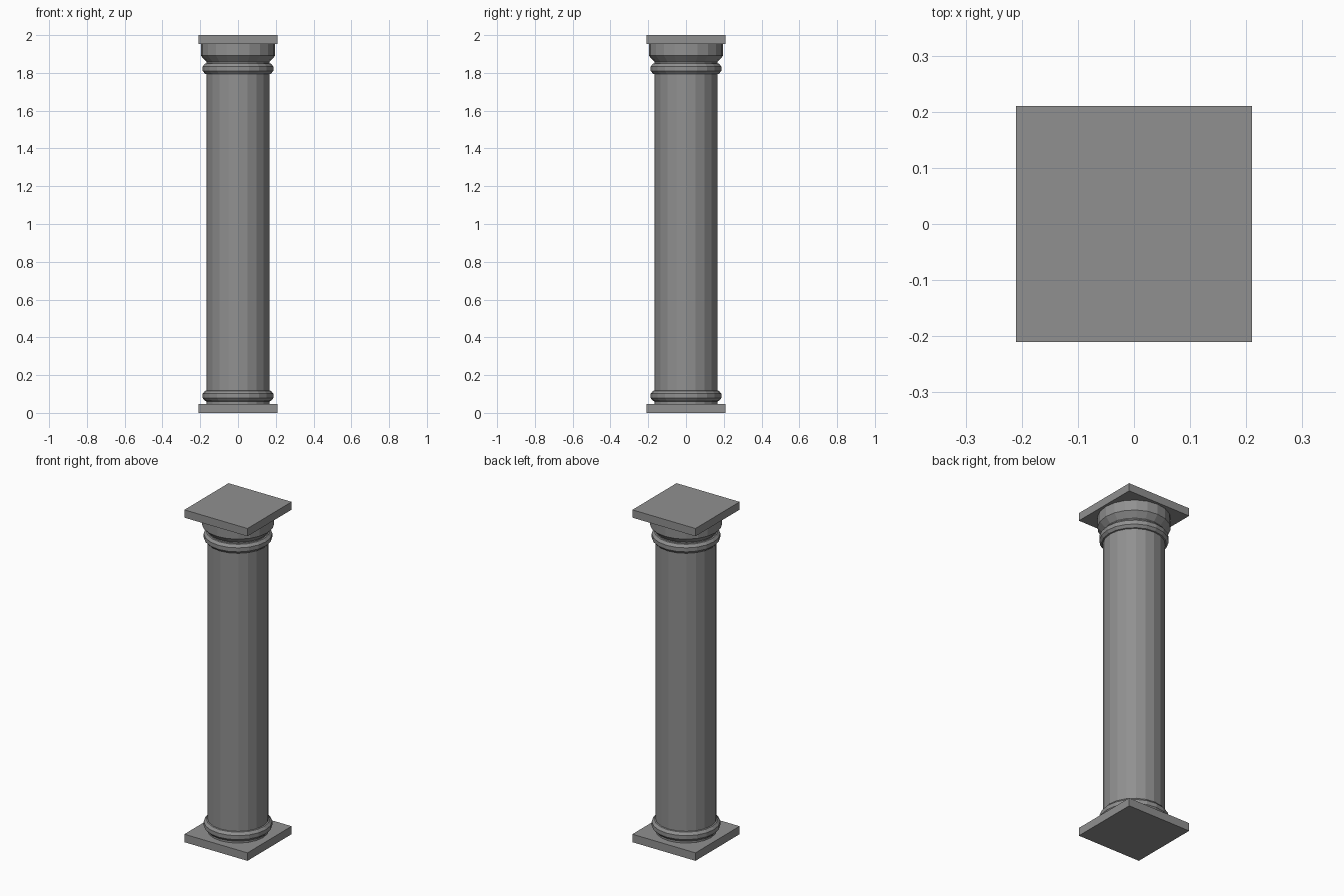
import bpy, bmesh, math

if "Cube" in bpy.data.objects:
    bpy.data.objects.remove(bpy.data.objects["Cube"])

SIDES = 20

# dark grey stone
stone = bpy.data.materials.new("dark_stone")
stone.diffuse_color = (0.28, 0.28, 0.28, 1)
stone.use_nodes = True
stone.node_tree.nodes["Principled BSDF"].inputs["Base Color"].default_value = stone.diffuse_color

def finish(name, bm):
    bmesh.ops.recalc_face_normals(bm, faces=bm.faces)
    me = bpy.data.meshes.new(name)
    bm.to_mesh(me)
    bm.free()
    me.materials.append(stone)
    ob = bpy.data.objects.new(name, me)
    bpy.context.collection.objects.link(ob)

def slab(name, half, z0, z1):
    bm = bmesh.new()
    bmesh.ops.create_cube(bm, size=1)
    for v in bm.verts:
        v.co.x *= 2 * half
        v.co.y *= 2 * half
        v.co.z = z1 if v.co.z > 0 else z0
    finish(name, bm)

def turned(name, profile):
    """Revolve (radius, z) points around z, with flat caps."""
    bm = bmesh.new()
    rings = [[bm.verts.new((r * math.cos(i * math.tau / SIDES),
                            r * math.sin(i * math.tau / SIDES), z))
              for i in range(SIDES)] for r, z in profile]
    for a, b in zip(rings, rings[1:]):
        for i in range(SIDES):
            j = (i + 1) % SIDES
            bm.faces.new((a[i], a[j], b[j], b[i]))
    bm.faces.new(rings[0])
    bm.faces.new(rings[-1])
    finish(name, bm)

# square plates
slab("plinth", 0.21, 0.0, 0.048)
slab("abacus", 0.21, 1.953, 2.0)

# shaft
turned("shaft", [(0.167, 0.048), (0.167, 1.865)])

# rounded bands near both ends
for name, z in (("base_ring", 0.09), ("neck_ring", 1.822)):
    turned(name, [(0.166, z - 0.029), (0.174, z - 0.027), (0.187, z - 0.012),
                  (0.187, z + 0.012), (0.174, z + 0.027), (0.166, z + 0.029)])

# flared capital under the abacus
turned("echinus", [(0.164, 1.855), (0.197, 1.891), (0.197, 1.953)])
